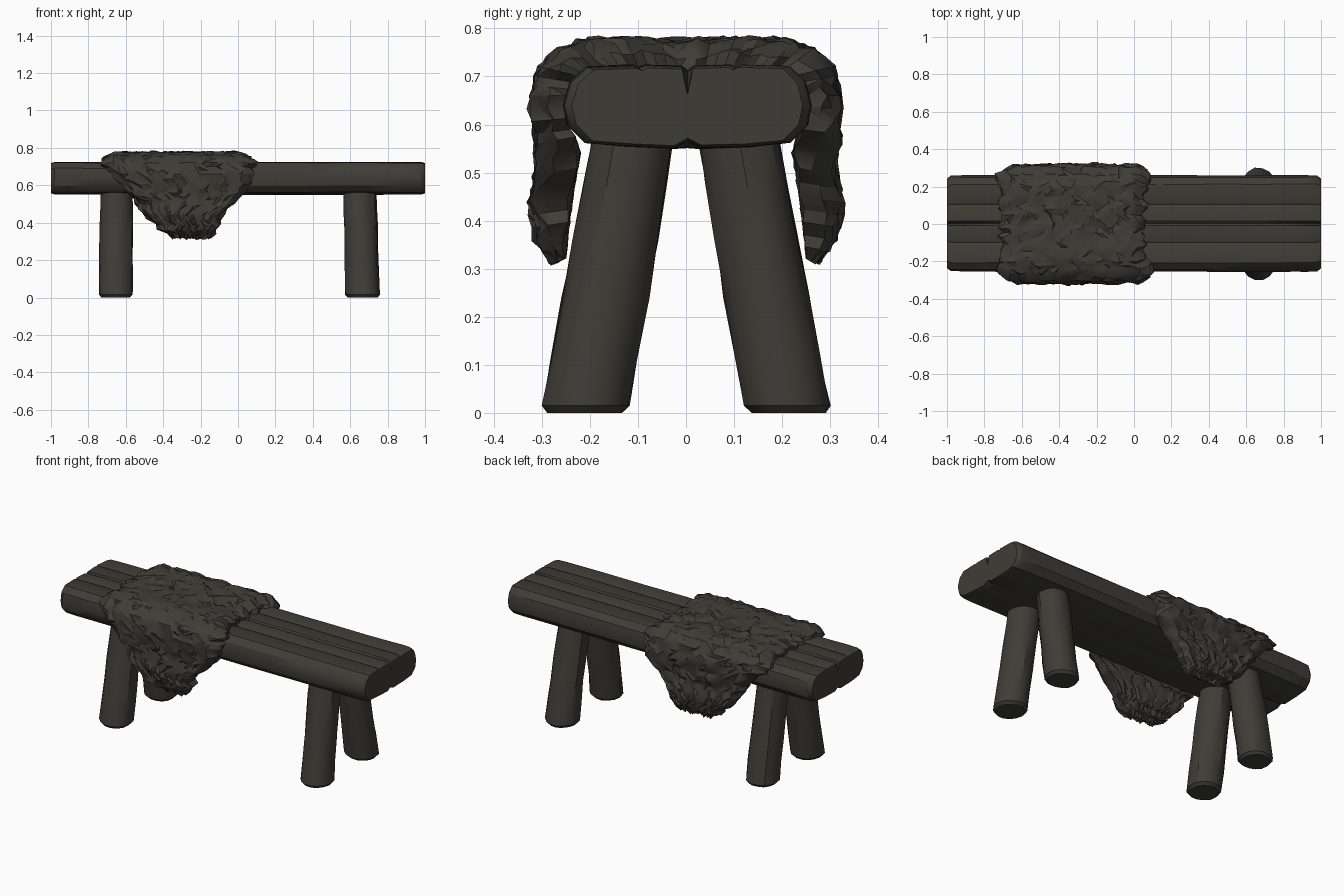
import bpy, bmesh, math, random
from mathutils import Vector, noise

if "Cube" in bpy.data.objects:
    bpy.data.objects.remove(bpy.data.objects["Cube"])

random.seed(4)
mat = bpy.data.materials.new("dark weathered brown")
mat.diffuse_color = (0.048, 0.046, 0.037, 1)
mat.use_nodes = True
mat.node_tree.nodes["Principled BSDF"].inputs["Base Color"].default_value = mat.diffuse_color


def finish(name, bm, smooth=None):
    """Turn a bmesh into a named object with outward normals."""
    bmesh.ops.recalc_face_normals(bm, faces=bm.faces)
    me = bpy.data.meshes.new(name)
    bm.to_mesh(me)
    bm.free()
    me.materials.append(mat)
    ob = bpy.data.objects.new(name, me)
    bpy.context.collection.objects.link(ob)
    if smooth:
        bpy.ops.object.select_all(action='DESELECT')
        ob.select_set(True)
        bpy.context.view_layer.objects.active = ob
        bpy.ops.object.shade_smooth_by_angle(angle=math.radians(smooth))
    return ob


def loft(rings):
    """Closed tube through equal-length rings, capped at both ends."""
    bm = bmesh.new()
    vs = [[bm.verts.new(p) for p in r] for r in rings]
    n = len(vs[0])
    for a, b in zip(vs, vs[1:]):
        for i in range(n):
            j = (i + 1) % n
            bm.faces.new((a[i], a[j], b[j], b[i]))
    bm.faces.new(vs[0])
    bm.faces.new(vs[-1])
    return bm


# Seat: split-log slab, with cracks that deepen towards both ends
HALF = [(0.012, 0.722), (0.09, 0.724), (0.102, 0.718), (0.114, 0.724),
        (0.21, 0.72), (0.245, 0.69), (0.258, 0.64), (0.25, 0.598),
        (0.215, 0.563), (0.13, 0.553), (0.03, 0.55)]


def seat_ring(x, shrink, crack):
    mirrored = [(-y, z) for y, z in reversed(HALF)]
    pts = HALF + [(0, 0.55 + crack * 0.3)] + mirrored + [(0, 0.72 - crack)]
    ring = []
    for y, z in pts:
        w = noise.noise(Vector((x * 2.5, y * 14, z * 14))) * 0.007
        ring.append((x, y * (shrink + w * 2.5) + 0.003,
                     0.637 + (z - 0.637) * shrink + w * 0.5))
    return ring


stations = [(-1, .93, .055), (-.98, .99, .05), (-.9, 1, .045), (-.82, 1, .012)]
stations += [(-.7 + i * .14, 1, .008) for i in range(11)]
stations += [(.86, 1, .012), (.93, 1, .045), (.98, .99, .05), (1, .93, .055)]
finish("seat", loft([seat_ring(*s) for s in stations]), 32)

# Legs: four splayed round posts with worn feet
for xname, xt, xb in (("left", -.65, -.652), ("right", .65, .667)):
    for yname, s in (("front", -1), ("back", 1)):
        rings = []
        for t, r in ((0, .078), (.025, .092), (.2, .091), (.4, .09),
                     (.6, .089), (.8, .087), (1, .084)):
            z = t * 0.6
            cx, cy = xb + (xt - xb) * t, s * (0.211 - 0.106 * t)
            ring = []
            for k in range(14):
                a = k * math.tau / 14
                rr = r + noise.noise(Vector((xb * 9 + math.cos(a) * 1.5,
                                             s * 3 + math.sin(a) * 1.5, t * 3))) * 0.008
                ring.append((cx + rr * math.cos(a), cy + rr * math.sin(a), z))
            rings.append(ring)
        finish(f"{yname}_{xname}_leg", loft(rings), 32)

# Fur throw: thick hide draped over the seat, tapering on both sides
# rows: outer y, outer z, inner y, inner z, left x, right x
DRAPE = [(.277, .315, .255, .32, -.34, -.14), (.308, .36, .25, .37, -.42, -.12),
         (.318, .44, .24, .45, -.50, -.08), (.306, .52, .225, .54, -.56, .0),
         (.314, .58, .24, .59, -.61, .055), (.318, .66, .25, .66, -.68, .065),
         (.302, .72, .22, .70, -.735, .085), (.26, .755, .2, .71, -.73, .08),
         (.2, .776, .15, .71, -.71, .06), (0, .772, 0, .71, -.71, .05)]
front = [(-r[0], r[1], -r[2], *r[3:]) for r in DRAPE]
path = front + list(reversed(DRAPE[:-1]))
rows = []
for a, b in zip(path, path[1:]):
    n = max(1, round(math.dist(a[:2], b[:2]) / 0.024))
    rows += [[p + (q - p) * k / n for p, q in zip(a, b)] for k in range(n)]
rows.append(list(path[-1]))

COLS = 28
bm = bmesh.new()
outer, inner = [], []
for i, (oy, oz, iy, iz, x0, x1) in enumerate(rows):
    x0 += random.uniform(-.018, .014)
    x1 += random.uniform(-.014, .018)
    o_row, i_row = [], []
    for c in range(COLS + 1):
        t = c / COLS
        edge = min(1, 0.55 + 3.5 * min(t, 1 - t) / 0.5)
        x = x0 + (x1 - x0) * t
        o, q = Vector((x, oy, oz)), Vector((x, iy, iz))
        lump = noise.noise(o * 17) * .014 + random.uniform(-.007, .007)
        d = (o - q).normalized()
        p = q + (o - q) * edge + d * lump
        p.x += random.uniform(-.007, .007) * (x1 - x0) / .6
        if i in (0, len(rows) - 1):
            p.z += random.uniform(-.008, .012)
        o_row.append(bm.verts.new(p))
        rough = .007 if oz < .56 else 0
        i_row.append(bm.verts.new(q + d * random.uniform(-rough, rough)))
    outer.append(o_row)
    inner.append(i_row)


def patch(a, b, c, d):
    # random diagonals give the matted, faceted hide
    if random.random() < .5:
        a, b, c, d = b, c, d, a
    bm.faces.new((a, b, c))
    bm.faces.new((a, c, d))


for g in (outer, inner):
    for i in range(len(rows) - 1):
        for c in range(COLS):
            patch(g[i][c], g[i][c + 1], g[i + 1][c + 1], g[i + 1][c])
for i in range(len(rows) - 1):
    for c in (0, COLS):
        patch(outer[i][c], outer[i + 1][c], inner[i + 1][c], inner[i][c])
for c in range(COLS):
    for i in (0, len(rows) - 1):
        patch(outer[i][c], outer[i][c + 1], inner[i][c + 1], inner[i][c])
finish("fur_throw", bm, 28)
